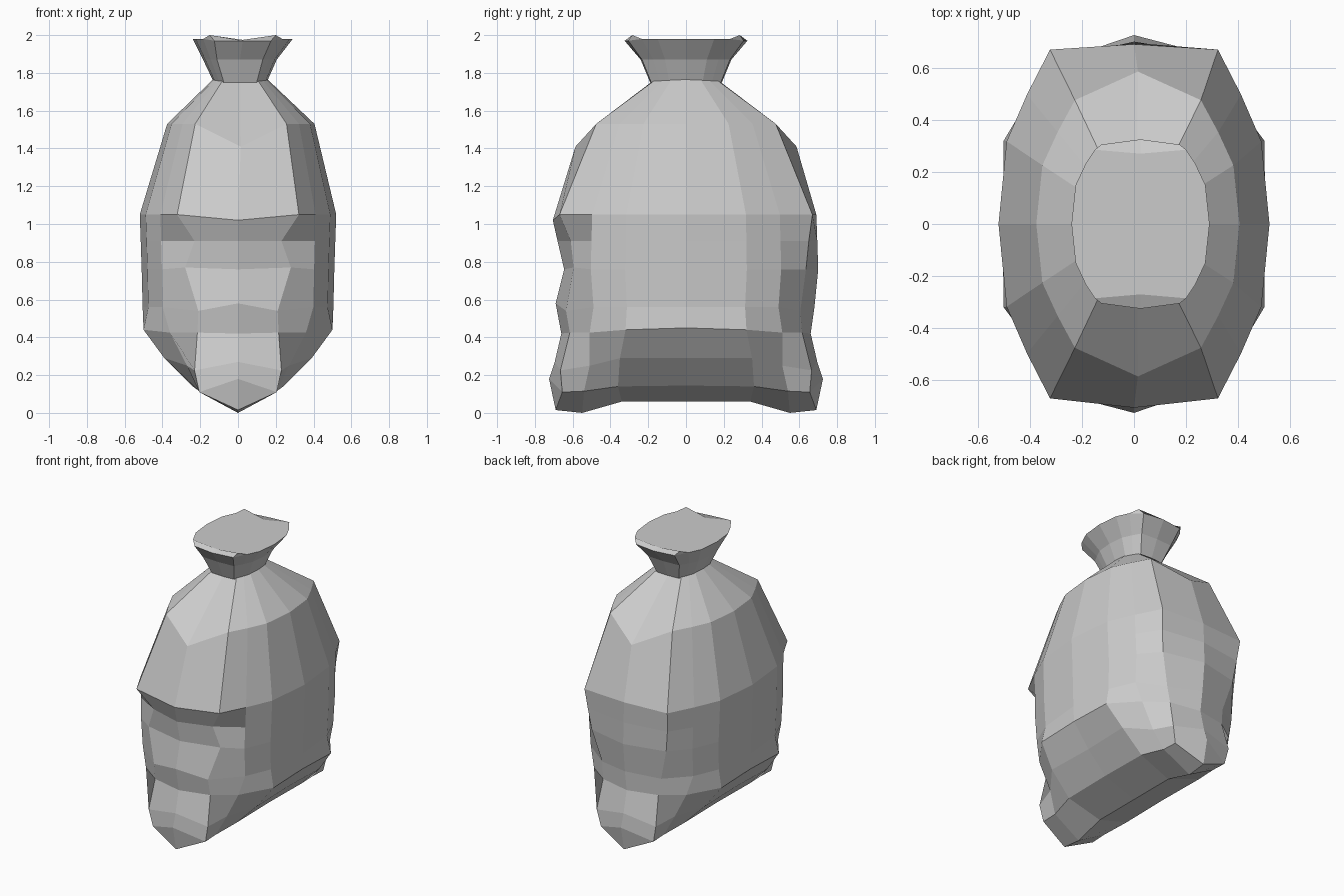
import bpy
import bmesh

cube = bpy.data.objects.get("Cube")
if cube:
    bpy.data.objects.remove(cube, do_unlink=True)

cloth = bpy.data.materials.new("grey_cloth")
cloth.use_nodes = True
grey = (0.6, 0.6, 0.6, 1)
cloth.diffuse_color = grey
cloth.node_tree.nodes["Principled BSDF"].inputs["Base Color"].default_value = grey

# Quarter outline of the sack, from the middle of the end to the middle of the side
OUTLINE = ((0, 1), (0.62, 0.97), (0.79, 0.72), (0.94, 0.46), (1, 0))


def quarter(half_x, half_y, z):
    return [(half_x * u, half_y * v, z) for u, v in OUTLINE]


def ring(front, back=None, shift=0):
    """Mirror quarter outlines into a closed ring."""
    back = back or front
    half = [(x, -y, z) for x, y, z in front]
    half += [(x, y, z) for x, y, z in reversed(back[:-1])]
    other = [(-x, y, z) for x, y, z in reversed(half[1:-1])]
    return [(x + shift, y, z) for x, y, z in half + other]


def loft(name, rings, cap_top=False):
    bm = bmesh.new()
    loops = [[bm.verts.new(p) for p in r] for r in rings]
    for a, b in zip(loops, loops[1:]):
        for i in range(len(a)):
            j = (i + 1) % len(a)
            bm.faces.new((a[i], a[j], b[j], b[i]))
    if cap_top:
        bm.faces.new(loops[0])
    bmesh.ops.remove_doubles(bm, verts=bm.verts, dist=0.001)
    bmesh.ops.recalc_face_normals(bm, faces=bm.faces)
    mesh = bpy.data.meshes.new(name)
    bm.to_mesh(mesh)
    bm.free()
    mesh.materials.append(cloth)
    obj = bpy.data.objects.new(name, mesh)
    bpy.context.collection.objects.link(obj)
    return obj


# Shoulders: the middle of each end bulges lower than the corners
shoulder = quarter(0.39, 0.49, 1.53)
shoulder[0] = (0, 0.585, 1.41)
chest = quarter(0.52, 0.69, 1.05)
chest_front = [(0, 0.705, 1.02)] + chest[1:]

# Belly: gently gathered at the back, with a folded dent at the front
belly = []
for half_x, half_y, z, middle, crease, gather in (
    (0.515, 0.695, 0.91, (0, 0.68, 0.91), (0.23, 0.61, 0.91), (0.31, 0.65, 0.91)),
    (0.51, 0.7, 0.76, (0, 0.645, 0.76), (0.28, 0.595, 0.77), (0.29, 0.635, 0.76)),
    (0.505, 0.68, 0.56, (0, 0.69, 0.58), (0.21, 0.635, 0.54), (0.23, 0.605, 0.54)),
):
    back = quarter(half_x, half_y, z)
    back[1] = gather
    belly.append(ring([middle, crease] + back[2:], back))

# Underside: slopes in to a narrow seam with drooping ends
hem = [(0, 0.66, 0.42), (0.215, 0.615, 0.425), (0.36, 0.51, 0.425),
       (0.5, 0.32, 0.44), (0.5, 0, 0.45)]
slope = [(0, 0.695, 0.27), (0.23, 0.665, 0.225), (0.27, 0.51, 0.25),
         (0.39, 0.35, 0.29), (0.38, 0, 0.29)]
seam = [(0, 0.725, 0.18), (0.205, 0.655, 0.11), (0.205, 0.54, 0.115),
        (0.24, 0.36, 0.14), (0.24, 0, 0.145)]
keel = [(0, 0.69, 0.015), (0, 0.69, 0.015), (0, 0.55, 0),
        (0, 0.34, 0.06), (0, 0, 0.06)]

collar = ring(quarter(0.145, 0.165, 1.765), shift=0.012)
loft("sack_body", [collar, ring(shoulder, shift=0.015), ring(chest_front, chest)]
     + belly + [ring(part) for part in (hem, slope, seam, keel)])

# Tied mouth: flares from the neck to a lip folded over at each end
rim = quarter(0.265, 0.325, 1.97)
rim[1] = (0.15, 0.305, 1.97)
rim[2:] = [(x, y, 1.98) for x, y, z in rim[2:]]
lip = [(0, 0.27, 1.975), (0.175, 0.285, 2)] + rim[2:]
throat = quarter(0.14, 0.19, 1.75)
loft("sack_mouth", [ring(lip, shift=0.025), ring(rim, shift=0.025),
                    ring(quarter(0.195, 0.24, 1.87), shift=0.01),
                    ring(throat, shift=0.012), collar],
     cap_top=True)
